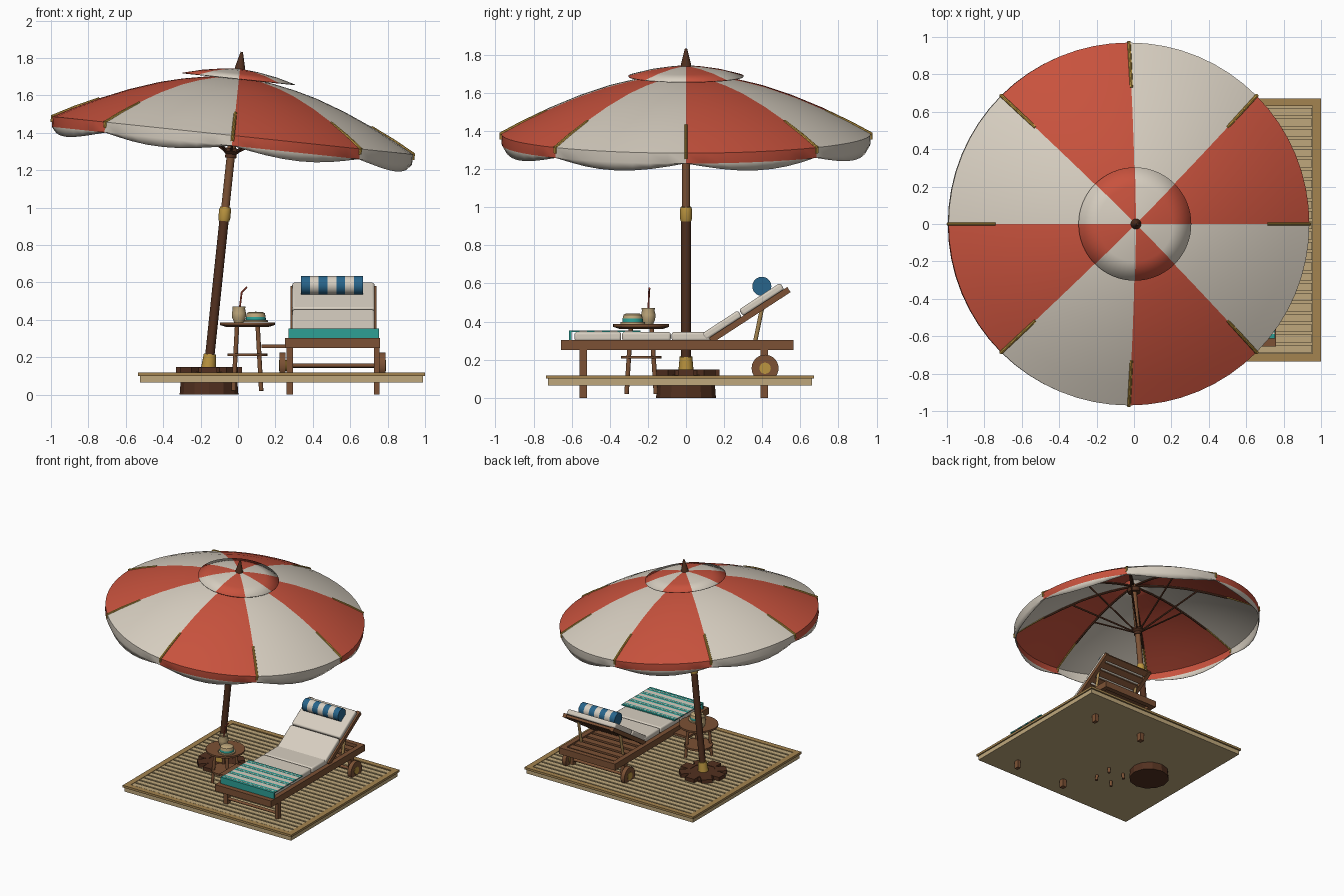
import bpy, bmesh
from math import sin, cos, pi, radians
from mathutils import Matrix, Vector

if "Cube" in bpy.data.objects:
    bpy.data.objects.remove(bpy.data.objects["Cube"])


def material(name, *rgb):
    m = bpy.data.materials.new(name)
    m.use_nodes = True
    m.diffuse_color = (*rgb, 1)
    m.node_tree.nodes["Principled BSDF"].inputs["Base Color"].default_value = (*rgb, 1)
    return m


RED = material("canvas red", .58, .085, .047)
CREAM = material("canvas cream", .68, .62, .53)
WOOD = material("warm wood", .2, .083, .035)
DARK = material("dark wood", .085, .03, .014)
GOLD = material("brass", .5, .3, .05)
TAN = material("pale timber", .52, .39, .2)
EDGE = material("honey timber", .37, .23, .08)
TEAL = material("teal cloth", .026, .35, .3)
BLUE = material("blue cloth", .021, .13, .26)
smooth = []


def finish(name, bm, mats, M):
    bmesh.ops.recalc_face_normals(bm, faces=bm.faces)
    me = bpy.data.meshes.new(name)
    bm.to_mesh(me)
    bm.free()
    for m in mats:
        me.materials.append(m)
    ob = bpy.data.objects.new(name, me)
    ob.matrix_world = M
    bpy.context.collection.objects.link(ob)
    return ob


def box(name, mat, x, y, z, M=Matrix(), bevel=0):
    """Box from (min, max) ranges, optionally rounded."""
    bm = bmesh.new()
    size = [b - a for a, b in (x, y, z)]
    mid = [(a + b) / 2 for a, b in (x, y, z)]
    bmesh.ops.create_cube(bm, size=1, matrix=Matrix.Translation(mid) @ Matrix.Diagonal((*size, 1)))
    ob = finish(name, bm, [mat], M)
    if bevel:
        mod = ob.modifiers.new("soft edges", "BEVEL")
        mod.width, mod.segments = bevel, 3
        smooth.append(ob)
    return ob


def lathe(name, mats, profile, M=Matrix(), segs=24, rule=None):
    """Spin (radius, height) points round z; radius may depend on the angle."""
    bm = bmesh.new()
    rings = []
    for p in profile:
        ring = []
        for i in range(segs):
            a = 2 * pi * i / segs
            r, h = p(a) if callable(p) else p
            ring.append(bm.verts.new((r * cos(a), r * sin(a), h)))
        rings.append(ring)
    for j in range(len(rings) - 1):
        for i in range(segs):
            k = (i + 1) % segs
            f = bm.faces.new((rings[j][i], rings[j][k], rings[j + 1][k], rings[j + 1][i]))
            f.material_index = rule(i, j) if rule else 0
    bmesh.ops.remove_doubles(bm, verts=bm.verts, dist=1e-5)
    ob = finish(name, bm, mats, M)
    if segs > 12:
        smooth.append(ob)
    return ob


def rod(name, mat, p, q, r, r2=None, M=Matrix(), segs=12):
    p, q = Vector(p), Vector(q)
    d = q - p
    A = Matrix.Translation(p) @ d.to_track_quat("Z", "Y").to_matrix().to_4x4()
    h = d.length
    return lathe(name, [mat], [(0, 0), (r, 0), (r2 or r, h), (0, h)], M @ A, segs)


def at(x, y, z):
    return Matrix.Translation((x, y, z))


# Deck: base, top trim and slats running across
box("deck_base", TAN, (-.525, .99), (-.725, .66), (.065, .105))
for i, x in enumerate((-.535, .955)):
    box(f"deck_trim_side_{i}", EDGE, (x, x + .045), (-.735, .672), (.1, .118))
for i, y in enumerate((-.735, .63)):
    box(f"deck_trim_end_{i}", EDGE, (-.49, .955), (y, y + .042), (.1, .118))
for i in range(24):
    y = -.688 + i * .055
    box(f"deck_slat_{i}", TAN, (-.488, .953), (y, y + .042), (.1, .116))

# Umbrella base with a ring of weight blocks
B = at(-.155, 0, 0)
lathe("umbrella_base", [DARK], [(0, 0), (.157, 0), (.148, .12), (0, .12)], B, 12)
lathe("base_plate", [DARK], [(0, .118), (.14, .118), (.14, .145), (0, .145)], B, 8)
for i in range(8):
    box(f"base_block_{i}", DARK, (.09, .176), (-.042, .042), (.118, .148),
        B @ Matrix.Rotation(i * pi / 4, 4, "Z"))

# Tilted umbrella: local origin is the centre of the canopy rim
T = at(-.027, 0, 1.385) @ Matrix.Rotation(radians(6), 4, "Y")
rod("pole_lower", DARK, (0, 0, -1.26), (0, 0, -.42), .025, M=T, segs=16)
rod("pole_upper", WOOD, (0, 0, -.42), (0, 0, .35), .022, M=T, segs=16)
rod("pole_socket", GOLD, (0, 0, -1.25), (0, 0, -1.175), .04, .033, T, 16)
lathe("pole_collar", [GOLD], [(0, -.46), (.028, -.46), (.032, -.445), (.032, -.4), (.028, -.385), (0, -.385)], T)
lathe("runner_hub", [DARK], [(0, -.12), (.03, -.12), (.03, -.1), (.046, -.085), (.046, -.068), (0, -.068)], T)
lathe("crown_hub", [DARK], [(0, .25), (.05, .25), (.05, .285), (0, .285)], T)
lathe("finial", [DARK], [(0, .345), (.03, .345), (.026, .37), (.006, .45), (0, .45)], T)

DOME = [(.03, .318), (.185, .297), (.3, .275), (.42, .244), (.58, .188), (.73, .124), (.86, .06), (.97, 0)]


def valance(a):
    return .958, -.055 - .045 * abs(sin(4 * a))


def panel(i, j):
    return 1 if j == len(DOME) else (i // 8) % 2


canopy = lathe("canopy", [RED, CREAM], DOME + [(.968, -.055), valance], T, 64, panel)
cap = lathe("canopy_cap", [RED, CREAM], [(0, .36), (.1, .35), (.2, .333), (.303, .306)], T, 64, panel)
for ob in (canopy, cap):
    mod = ob.modifiers.new("cloth", "SOLIDIFY")
    mod.thickness = .004

# Ribs, brass rib tips and struts under each seam
for i in range(8):
    M = T @ Matrix.Rotation(i * pi / 4, 4, "Z")
    for j in range(1, 5):
        (r, h), (r2, h2) = DOME[j - 1], DOME[j]
        rod(f"rib_{i}_{j}", DARK, (r, 0, h - .014), (r2, 0, h2 - .014), .008, M=M, segs=6)
    rod(f"rib_{i}_5", DARK, (.58, 0, .174), (.73, 0, .114), .008, M=M, segs=6)
    rod(f"rib_tip_{i}_0", GOLD, (.73, 0, .121), (.86, 0, .06), .009, M=M, segs=8)
    rod(f"rib_tip_{i}_1", GOLD, (.86, 0, .06), (.975, 0, -.002), .009, M=M, segs=8)
    rod(f"seam_clip_{i}", GOLD, (.969, 0, .005), (.969, 0, -.03), .009, M=M, segs=8)
    rod(f"strut_{i}", DARK, (.035, 0, -.085), (.5, 0, .205), .007, M=M, segs=6)

# Lounger frame
for i, x in enumerate((.25, .72)):
    box(f"lounger_rail_{i}", WOOD, (x, x + .04), (-.655, .565), (.25, .303))
    for j, y in enumerate((-.56, .39)):
        box(f"lounger_leg_{i}_{j}", WOOD, (x + .008, x + .045 - .008 * i), (y, y + .04), (0, .255))
for i, y in enumerate((-.655, .525)):
    box(f"lounger_end_{i}", WOOD, (.29, .72), (y, y + .04), (.25, .303))
for i in range(14):
    y = -.595 + i * .08
    box(f"lounger_slat_{i}", WOOD, (.285, .725), (y, y + .055), (.272, .292))
rod("leg_stretcher", WOOD, (.28, -.54, .155), (.73, -.54, .155), .011)
rod("axle", WOOD, (.23, .415, .155), (.78, .415, .155), .012)
for i, x in enumerate((.222, .755)):
    rod(f"wheel_{i}", WOOD, (x, .415, .155), (x + .033, .415, .155), .071, segs=24)
    rod(f"wheel_hub_{i}", GOLD, (x - .004, .415, .155), (x + .037, .415, .155), .03, segs=16)
box("side_tray", WOOD, (.125, .26), (-.42, -.2), (.25, .268))

# Seat cushions and striped towel
for i, (a, b) in enumerate(((-.585, -.34), (-.335, -.08), (-.075, .13))):
    box(f"seat_cushion_{i}", CREAM, (.287, .727), (a, b), (.298, .345), bevel=.012)
for i in range(9):
    y = -.6 + i * .04
    w = .031 if i % 2 == 0 else .009
    box(f"towel_stripe_{i}", (TEAL, CREAM)[i % 2], (.27, .755),
        (y - .004 * (i % 2 == 0), y + .04), (.344, .353))
    if i % 2 == 0:
        box(f"towel_line_{i}", CREAM, (.27, .755), (y + .012, y + .02), (.345, .354))
box("towel_drop", TEAL, (.27, .755), (-.613, -.6), (.3, .354))

# Reclined backrest
R = at(.51, .13, .3) @ Matrix.Rotation(radians(33), 4, "X")
for i, s in enumerate((-1, 1)):
    x = s * .215
    box(f"back_rail_{i}", WOOD, (x - .015, x + .015), (0, .49), (-.015, .017), R)
    rod(f"back_prop_{i}", EDGE, (.51 + s * .19, .36, .28), (.51 + s * .19, .4, .475), .011)
for i in range(7):
    y = .01 + i * .071
    box(f"back_slat_{i}", WOOD, (-.205, .205), (y, y + .05), (-.008, .012), R)
for i, (a, b) in enumerate(((-.02, .205), (.212, .47))):
    box(f"back_cushion_{i}", CREAM, (-.22, .22), (a, b), (.015, .056), R, .012)

# Bolster with stripes
step = .33 / 7
lathe("bolster", [BLUE, CREAM], [(0, 0)] + [(.05, i * step) for i in range(8)] + [(0, .33)],
      at(.337, .398, .585) @ Matrix.Rotation(pi / 2, 4, "Y"), 24,
      lambda i, j: 1 if j in (2, 4, 6) else 0)

# Side table
S = at(.05, -.235, 0)
lathe("table_top", [WOOD], [(0, .362), (.115, .362), (.147, .372), (.147, .386), (0, .386)], S, 32)
lathe("table_shelf", [WOOD], [(0, .205), (.107, .205), (.107, .22), (0, .22)], S, 32)
for i in range(4):
    sx, sy = (1, -1)[i % 2], (1, -1)[i // 2]
    rod(f"table_leg_{i}", WOOD, (sx * .074, sy * .077, .02), (sx * .055, sy * .055, .37), .012, M=S)

# Sun hat with a coloured band, and a drink with a bent straw
lathe("sun_hat", [TAN, TEAL], [(0, .388), (.065, .388), (.065, .397), (.054, .399), (.053, .415),
                               (.048, .435), (.038, .441), (0, .443)], at(.095, -.28, 0), 24,
      lambda i, j: 1 if j == 3 else 0)
lathe("drink_cup", [TAN], [(0, .386), (.025, .386), (.036, .41), (.038, .435), (.033, .458),
                           (.036, .472), (.028, .472), (.026, .455), (0, .455)], at(.005, -.198, 0))
rod("straw_stem", RED, (.008, -.198, .45), (.02, -.194, .55), .005, segs=8)
rod("straw_bend", RED, (.02, -.194, .548), (.048, -.192, .575), .005, segs=8)

# Smooth shading for round and soft parts
bpy.ops.object.select_all(action="DESELECT")
for ob in smooth:
    ob.select_set(True)
bpy.context.view_layer.objects.active = smooth[0]
bpy.ops.object.shade_smooth_by_angle(angle=radians(35))
